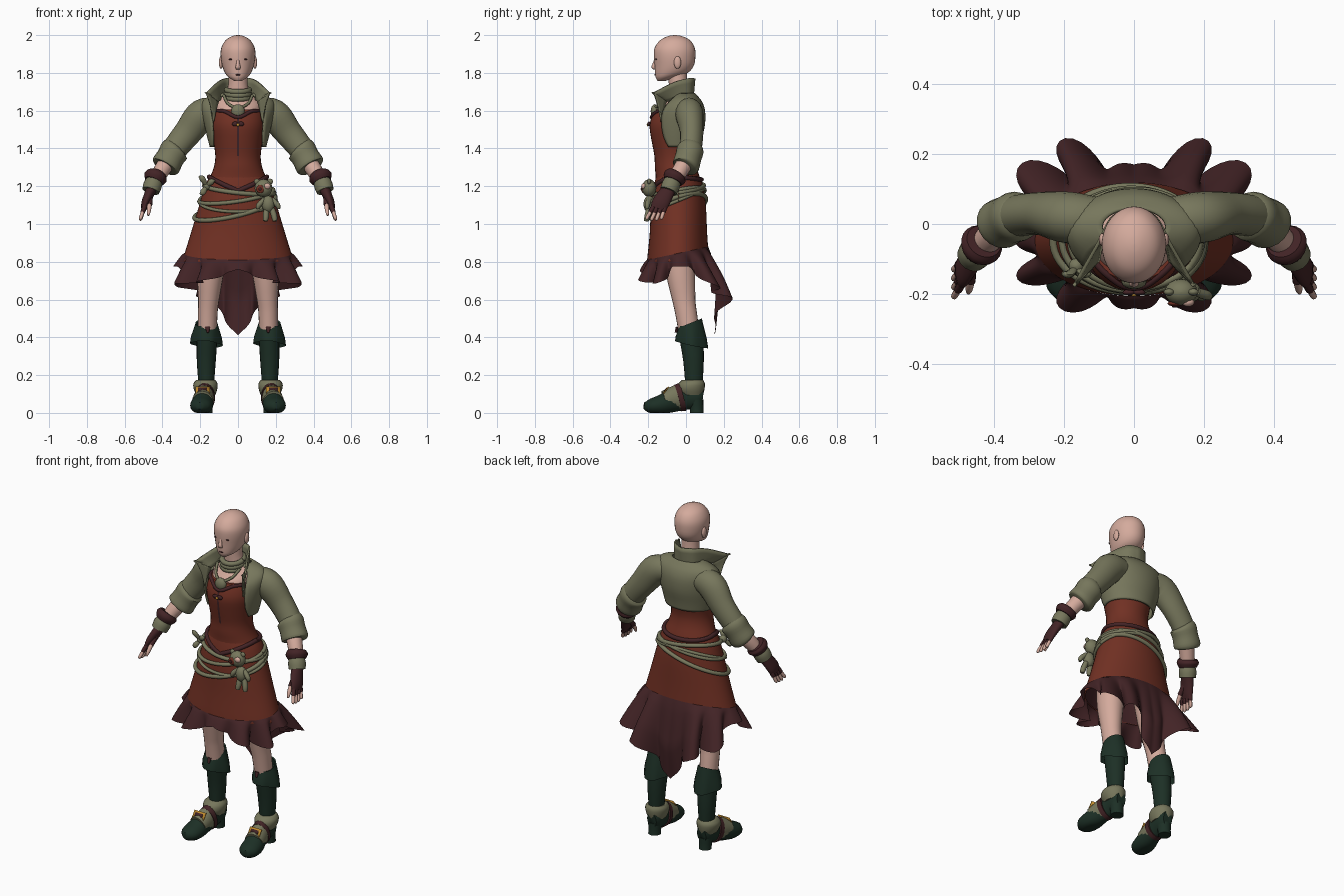
import bpy, bmesh, math
from mathutils import Vector
from math import sin, cos, pi, radians

def material(name, r, g, b):
    m = bpy.data.materials.new(name)
    m.diffuse_color = (r, g, b, 1)
    return m

SKIN = material("skin", .66, .405, .335)
RED = material("rust_red_cloth", .165, .030, .017)
OLIVE = material("olive_cloth", .185, .185, .108)
MAROON = material("dark_maroon", .055, .017, .019)
GREEN = material("dark_green_leather", .012, .029, .019)
GOLD = material("gold", .55, .27, .03)
SIDES = ((-1, "right"), (1, "left"))

# ---------- helpers ----------
def build(name, rows, mat, wrap=True, cap=True, thick=0):
    """Skin a grid of point rows into a smooth object."""
    bm = bmesh.new()
    vs = [[bm.verts.new(p) for p in r] for r in rows]
    n = len(rows[0])
    for a, b in zip(vs, vs[1:]):
        for i in range(n if wrap else n - 1):
            j = (i + 1) % n
            bm.faces.new((a[i], a[j], b[j], b[i]))
    if wrap and cap:
        bm.faces.new(vs[0])
        bm.faces.new(vs[-1])
    bmesh.ops.recalc_face_normals(bm, faces=bm.faces)
    me = bpy.data.meshes.new(name)
    bm.to_mesh(me)
    bm.free()
    me.materials.append(mat)
    me.shade_smooth()
    me.set_sharp_from_angle(angle=radians(50))
    ob = bpy.data.objects.new(name, me)
    bpy.context.collection.objects.link(ob)
    if thick:
        mod = ob.modifiers.new("thickness", 'SOLIDIFY')
        mod.thickness, mod.offset = thick, 0
    return ob

def spline(rows, n):
    """Catmull-Rom through rows of numbers."""
    out = []
    for i in range(len(rows) - 1):
        p0, p1, p2, p3 = rows[max(i - 1, 0)], rows[i], rows[i + 1], rows[min(i + 2, len(rows) - 1)]
        for k in range(n):
            t = k / n
            out.append([.5 * (2 * b + (c - a) * t + (2 * a - 5 * b + 4 * c - d) * t * t
                              + (3 * b - a - 3 * c + d) * t ** 3) for a, b, c, d in zip(p0, p1, p2, p3)])
    return out + [list(rows[-1])]

def tube(name, rows, mat, ref=(0, 1, 0), seg=20, n=3, flat=False, s=1, floor=False, cap=True):
    """Elliptical tube along rows of (x, y, z, side radius, ref radius); flat keeps rings level."""
    rows = spline([(r[0] * s, *r[1:]) for r in rows], n)
    pts = [Vector(r[:3]) for r in rows]
    out = []
    for i, r in enumerate(rows):
        t = Vector((0, 0, 1)) if flat else (pts[min(i + 1, len(pts) - 1)] - pts[max(i - 1, 0)]).normalized()
        u = Vector(ref).cross(t).normalized()
        v = t.cross(u)
        ring = [pts[i] + u * (max(r[3], .001) * cos(2 * pi * k / seg)) + v * (max(r[4], .001) * sin(2 * pi * k / seg))
                for k in range(seg)]
        if floor:
            ring = [Vector((p.x, p.y, max(p.z, 0))) for p in ring]
        out.append(ring)
    return build(name, out, mat, cap=cap)

def stack(name, rows, mat, x=0, s=1, seg=32, n=3, cap=True):
    """Level rings given as (z, cy, rx, ry)."""
    return tube(name, [(x, cy, z, rx, ry) for z, cy, rx, ry in rows], mat, flat=True, seg=seg, n=n, s=s, cap=cap)

def ball(name, loc, size, mat):
    x, y, z = loc
    a, b, c = size
    rows = [(z - c * cos(pi * k / 10), y, a * sin(pi * k / 10), b * sin(pi * k / 10)) for k in range(11)]
    return stack(name, rows, mat, x=x, seg=16, n=1)

def at(rows, z):
    """Ring (cy, rx, ry) of a stack at height z; rows run upward."""
    for a, b in zip(rows, rows[1:]):
        if z <= b[0]:
            t = max(0, (z - a[0]) / (b[0] - a[0]))
            return [p + (q - p) * t for p, q in zip(a[1:], b[1:])]
    return rows[-1][1:]

def loop(name, body, height, r, mat, gap=.006):
    """Closed cord lying on a stack; height is a function of the angle."""
    rows = []
    for k in range(57):
        th = 2 * pi * k / 56
        z = height(th)
        cy, rx, ry = at(body, z)
        rows.append((cos(th) * (rx + gap), cy + sin(th) * (ry + gap), z, r, r))
    return tube(name, rows, mat, ref=(0, 0, 1), seg=8, n=1, cap=False)

# ---------- head ----------
HEAD = [(1.757, -.13, .018, .02), (1.775, -.107, .048, .053), (1.80, -.077, .069, .087), (1.84, -.062, .084, .104),
        (1.89, -.06, .092, .11), (1.93, -.06, .089, .107), (1.965, -.058, .072, .087), (1.985, -.058, .05, .06),
        (1.997, -.058, .022, .027), (2.0, -.058, .002, .002)]
stack("head", HEAD, SKIN)
tube("nose", [(0, -.160, 1.877, .007, .006), (0, -.168, 1.85, .009, .008), (0, -.172, 1.83, .014, .010),
              (0, -.160, 1.82, .01, .004)], SKIN, seg=12)
ball("lips", (0, -.162, 1.79), (.013, .005, .004), MAROON)
for s, side in SIDES:
    ball(side + "_eye", (s * .037, -.158, 1.872), (.013, .004, .004), MAROON)
    ball(side + "_ear", (s * .09, -.045, 1.855), (.011, .019, .033), SKIN)

# ---------- neck and chest ----------
stack("neck_and_chest", [(1.54, -.055, .11, .10), (1.60, -.048, .118, .10), (1.64, -.035, .12, .08),
                         (1.68, -.03, .078, .06), (1.72, -.04, .053, .05), (1.81, -.045, .05, .05)], SKIN)
for i, z in enumerate((1.67, 1.69, 1.71)):
    tube("neck_scarf_fold_%d" % i, [(.06 * cos(k * pi / 12), -.047 + .06 * sin(k * pi / 12), z + .01 * sin(k * pi / 12),
         .015, .014) for k in range(25)], OLIVE, ref=(0, 0, 1), seg=8, n=1, cap=False)
ball("pendant", (0, -.165, 1.597), (.036, .022, .037), OLIVE)
for s, side in SIDES:
    tube(side + "_pendant_cord", [(.075, -.09, 1.68, .008, .008), (.055, -.135, 1.64, .008, .008),
                                  (.015, -.165, 1.615, .008, .008)], OLIVE, seg=8, s=s)

# ---------- bodice ----------
BODICE = [(1.18, -.04, .176, .126), (1.24, -.042, .152, .118), (1.30, -.055, .128, .11), (1.36, -.06, .12, .107),
          (1.44, -.06, .13, .122), (1.52, -.063, .141, .13), (1.58, -.055, .135, .122), (1.605, -.05, .125, .112)]
stack("bodice", BODICE, RED)
loop("neckline_trim", BODICE, lambda t: 1.6 - .035 * max(0, -sin(t)) ** 12, .010, MAROON, .001)
loop("bodice_hem_trim", BODICE, lambda t: 1.25 - (.075 * (1 - abs(cos(t))) if sin(t) < 0 else .015 * sin(t)),
     .0125, MAROON, .005)
build("front_seam", [[(x, at(BODICE, z)[0] - at(BODICE, z)[2] - .003, z) for x in (-.006, .006)]
                     for z in (1.36, 1.40, 1.44, 1.48, 1.52, 1.56)], MAROON, wrap=False)
for s, side in SIDES:
    ball(side + "_bow_loop", (s * .015, -.196, 1.53), (.018, .008, .012), MAROON)
ball("bow_button", (0, -.203, 1.525), (.008, .005, .008), GOLD)

# ---------- skirt and ruffle ----------
SKIRT = [(.80, -.042, .293, .164), (.82, -.042, .29, .163), (.95, -.04, .25, .152), (1.1, -.04, .205, .145),
         (1.2, -.04, .176, .13), (1.25, -.042, .15, .117)]
stack("skirt", SKIRT, RED, seg=48, cap=False)
stack("skirt_lining", [(.80, -.042, .287, .158), (.95, -.04, .243, .146), (1.0, -.04, .22, .13)], MAROON, seg=48, cap=False)

HEM = [(0, .41), (14, .50), (30, .61), (58, .665), (70, .72), (82, .775), (98, .775), (110, .71), (120, .685),
       (145, .69), (165, .73), (180, .76)]
def hem(deg):
    for a, b in zip(HEM, HEM[1:]):
        if deg <= b[0]:
            return a[1] + (b[1] - a[1]) * (deg - a[0]) / (b[0] - a[0])

ruffle = []
for i in range(13):
    t = i / 12
    row = []
    for k in range(192):
        f = 2 * pi * k / 192 - pi                      # angle measured from the back
        amp = t ** .8 * min(1, abs(sin(f)) * 2.2) * (1 - .75 * abs(sin(f)) ** 12)
        wave = 1 + .21 * amp * cos(12 * f)
        g = f + .065 * amp * sin(12 * f)               # rounder, wider lobes
        top = .845 + .035 * cos(f)
        z = top + (hem(abs(math.degrees(f))) - top) * t
        out = t ** .7
        cy, rx0, ry0 = at(SKIRT, top)
        far = .235 + .13 * abs(sin(f)) ** 1.5 if cos(f) > 0 else .198
        ry = ry0 + .001 + out * (far - ry0)
        ry -= .045 * max(0, cos(f)) ** 12 * max(0, t - .6) / .4   # tail tip curls under
        rx = rx0 + .001 + (.325 - rx0) * out
        row.append((rx * sin(g) * wave, cy + ry * cos(g) * wave, z))
    ruffle.append(row)
build("ruffle", ruffle, MAROON, cap=False)

# ---------- hip cords ----------
for i, (z, kx, ky, r) in enumerate(((1.185, -.02, .02, .012), (1.15, .03, .03, .011), (1.09, .055, .045, .012),
                                    (1.125, .0, .06, .009))):
    loop("hip_cord_%d" % i, SKIRT, lambda t: z + kx * cos(t) + ky * sin(t), r, OLIVE)
ball("cord_knot", (-.165, -.12, 1.2), (.022, .022, .022), OLIVE)
for i, (dx, dz) in enumerate(((-.04, .05), (.04, .03), (-.035, -.04))):
    tube("cord_end_%d" % i, [(-.165, -.125, 1.2, .008, .008), (-.165 + dx * .6, -.145, 1.2 + dz * .8, .016, .01),
                             (-.165 + dx, -.14, 1.2 + dz, .006, .006)], OLIVE, seg=8)

# ---------- hanging doll ----------
ball("doll_head", (.135, -.195, 1.19), (.047, .038, .047), OLIVE)
ball("doll_patch", (.118, -.228, 1.185), (.022, .008, .022), RED)
ball("doll_patch_button", (.117, -.236, 1.185), (.008, .004, .008), MAROON)
ball("doll_muzzle", (.155, -.224, 1.2), (.018, .013, .016), SKIN)
ball("doll_body", (.16, -.195, 1.105), (.034, .03, .045), OLIVE)
for s, side in SIDES:
    ball(side + "_doll_ear", (.135 + s * .035, -.195, 1.225), (.015, .01, .015), OLIVE)
    tube(side + "_doll_arm", [(.16 + s * .02, -.195, 1.13, .013, .013), (.16 + s * .05, -.205, 1.10, .014, .014),
                              (.16 + s * .055, -.205, 1.08, .008, .008)], OLIVE, seg=10)
    tube(side + "_doll_leg", [(.165 + s * .015, -.195, 1.08, .015, .015), (.17 + s * .022, -.205, 1.04, .016, .016),
                              (.17 + s * .025, -.21, 1.015, .012, .012)], OLIVE, seg=10)

# ---------- short jacket ----------
JACKET = [(1.41, -.045, .145, .117, 66), (1.46, -.045, .158, .126, 56), (1.53, -.04, .174, .136, 50),
          (1.60, -.03, .188, .126, 45), (1.645, -.015, .185, .096, 41), (1.672, -.008, .15, .068, 40),
          (1.69, -.008, .09, .052, 38)]
rows = []
for z, cy, rx, ry, gap in spline(JACKET, 3):
    angs = [radians(-90 + gap + (360 - 2 * gap) * k / 36) for k in range(37)]
    rows.append([(rx * cos(a), cy + ry * sin(a), z) for a in angs])
build("jacket_body", rows, OLIVE, wrap=False, thick=.01)

# standing collar with pointed tips, running into short lapels
OUTER = [(0, .045, 1.77), (.06, .02, 1.772), (.105, -.06, 1.752), (.168, -.17, 1.695), (.168, -.17, 1.695),
         (.146, -.15, 1.63), (.135, -.13, 1.55)]
INNER = [(0, .035, 1.66), (.06, .02, 1.66), (.09, -.04, 1.66), (.10, -.10, 1.65), (.105, -.105, 1.645),
         (.118, -.122, 1.6), (.128, -.13, 1.54)]
lines = []
for k in range(5):
    t = k / 4
    half = spline([[a + (b - a) * t for a, b in zip(p, q)] for p, q in zip(INNER, OUTER)], 4)
    lines.append([(-x, y, z) for x, y, z in half[:0:-1]] + half)
build("collar", lines, OLIVE, wrap=False, thick=.01)

# ---------- arms ----------
for s, side in SIDES:
    tube(side + "_sleeve", [(.09, .012, 1.60, .06, .062), (.185, .018, 1.58, .084, .074), (.265, .03, 1.485, .074, .062),
                            (.34, .022, 1.39, .066, .06), (.375, .005, 1.325, .06, .06)], OLIVE, s=s, n=5)
    tube(side + "_rolled_cuff", [(.322, .025, 1.405, .064, .06), (.335, .022, 1.39, .078, .072), (.358, .012, 1.352, .074, .07),
                                 (.382, 0, 1.31, .078, .072), (.388, -.004, 1.30, .066, .062)], OLIVE, s=s)
    tube(side + "_forearm", [(.365, .005, 1.34, .045, .045), (.41, -.035, 1.275, .042, .042), (.455, -.085, 1.19, .03, .03)],
         SKIN, s=s)
    tube(side + "_upper_wristband", [(.43, -.05, 1.264, .052, .052), (.437, -.06, 1.247, .062, .062),
                                     (.446, -.07, 1.225, .05, .05)], MAROON, s=s)
    tube(side + "_lower_wristband", [(.442, -.07, 1.228, .044, .044), (.452, -.08, 1.205, .049, .049),
                                     (.462, -.092, 1.175, .046, .046)], OLIVE, s=s)
    tube(side + "_glove", [(.455, -.085, 1.19, .03, .034), (.474, -.112, 1.15, .025, .043), (.49, -.135, 1.11, .022, .046),
                           (.498, -.148, 1.08, .014, .04)], MAROON, s=s)
    for i in range(4):                                  # half-covered fingers
        d = (i - 1.5) * .021
        a, b = Vector((.494, -.14 + d, 1.095)), Vector((.518, -.172 + d * 1.25, 1.015 + .006 * abs(i - 1.5)))
        for part, t0, t1, r, m in (("sleeve", 0, .55, .0125, MAROON), ("tip", .4, 1, .010, SKIN)):
            tube("%s_finger_%s_%d" % (side, part, i), [(*a.lerp(b, t), r * q, r * q) for t, q in
                 ((t0, 1), ((t0 + t1) / 2, 1), (t1 - .08, .9), (t1, .3))], m, seg=8, n=2, s=s)
    tube(side + "_thumb_sleeve", [(.465, -.125, 1.14, .014, .016), (.468, -.165, 1.10, .014, .014)], MAROON, seg=10, s=s)
    tube(side + "_thumb_tip", [(.468, -.16, 1.105, .012, .012), (.472, -.185, 1.07, .011, .011),
                               (.475, -.198, 1.045, .005, .005)], SKIN, seg=10, s=s)

# ---------- legs, boots and shoes ----------
for s, side in SIDES:
    tube(side + "_leg", [(.125, -.04, .95, .085, .085), (.145, -.03, .75, .072, .078), (.155, -.012, .6, .056, .062),
                         (.16, 0, .53, .052, .058), (.163, .02, .4, .05, .055)], SKIN, flat=True, s=s)
    tube(side + "_boot_shaft", [(.165, .02, .46, .055, .062), (.165, .03, .38, .054, .062), (.168, .04, .27, .05, .054),
                                (.168, .042, .14, .04, .045)], GREEN, flat=True, s=s)
    fold = [[(s * .167 + (a + w * .01) * cos(t), .022 + (b + .02 * (1 - k)) * sin(t) + .008 * (1 - k),
              z + .025 * sin(t) * k - .02 * (1 - k) * sin(t + .3))
             for t in [2 * pi * j / 28 for j in range(28)] for w in [cos(4 * t) * (1 - k)]]
            for z, a, b, k in ((.362, .077, .068, 0), (.40, .075, .068, .3), (.45, .064, .064, .8), (.475, .058, .062, 1),
                               (.47, .05, .055, 1))]
    build(side + "_boot_fold", fold, GREEN, cap=False)
    tube(side + "_boot_laces", [(.16, -.046, .455, .014, .008), (.16, -.054, .425, .006, .006)], MAROON, s=s, seg=8)
    tube(side + "_shoe", [(.203, -.222, .038, .016, .018), (.198, -.19, .036, .052, .038), (.191, -.13, .044, .060, .052),
                          (.18, -.06, .068, .050, .062), (.172, 0, .085, .043, .068), (.168, .06, .092, .043, .065),
                          (.167, .09, .09, .03, .045)], GREEN, ref=(0, 0, 1), s=s, floor=True)
    stack(side + "_heel", [(0, .058, .036, .036), (.03, .056, .036, .036), (.07, .052, .04, .04)], GREEN, x=.17, s=s, seg=16)
    tube(side + "_instep_flap", [(.188, -.115, .062, .056, .055), (.182, -.07, .074, .054, .064),
                                 (.177, -.035, .082, .051, .072)], OLIVE, ref=(0, 0, 1), s=s, floor=True)
    tube(side + "_strap", [(.177, -.045, .078, .055, .072), (.174, -.018, .085, .053, .076)], MAROON, ref=(0, 0, 1),
         s=s, floor=True)
    tube(side + "_ankle_cuff", [(.17, .03, .095, .05, .06), (.172, .026, .125, .062, .072), (.172, .03, .155, .064, .07),
                                (.17, .035, .175, .05, .055)], OLIVE, flat=True, s=s)
    for part, w, h, d, m in (("buckle", .038, .023, 0, GOLD), ("buckle_inlay", .024, .011, .003, MAROON)):
        cy, cz = -.106 - d, .12 + d                     # tilted plates on the instep
        build(side + "_" + part, [[(s * .187 + w * x, cy + h * v * .6, cz + h * v * .8) for x in (-1, 1)]
                                  for v in (-1, 1)], m, wrap=False, thick=.006)
